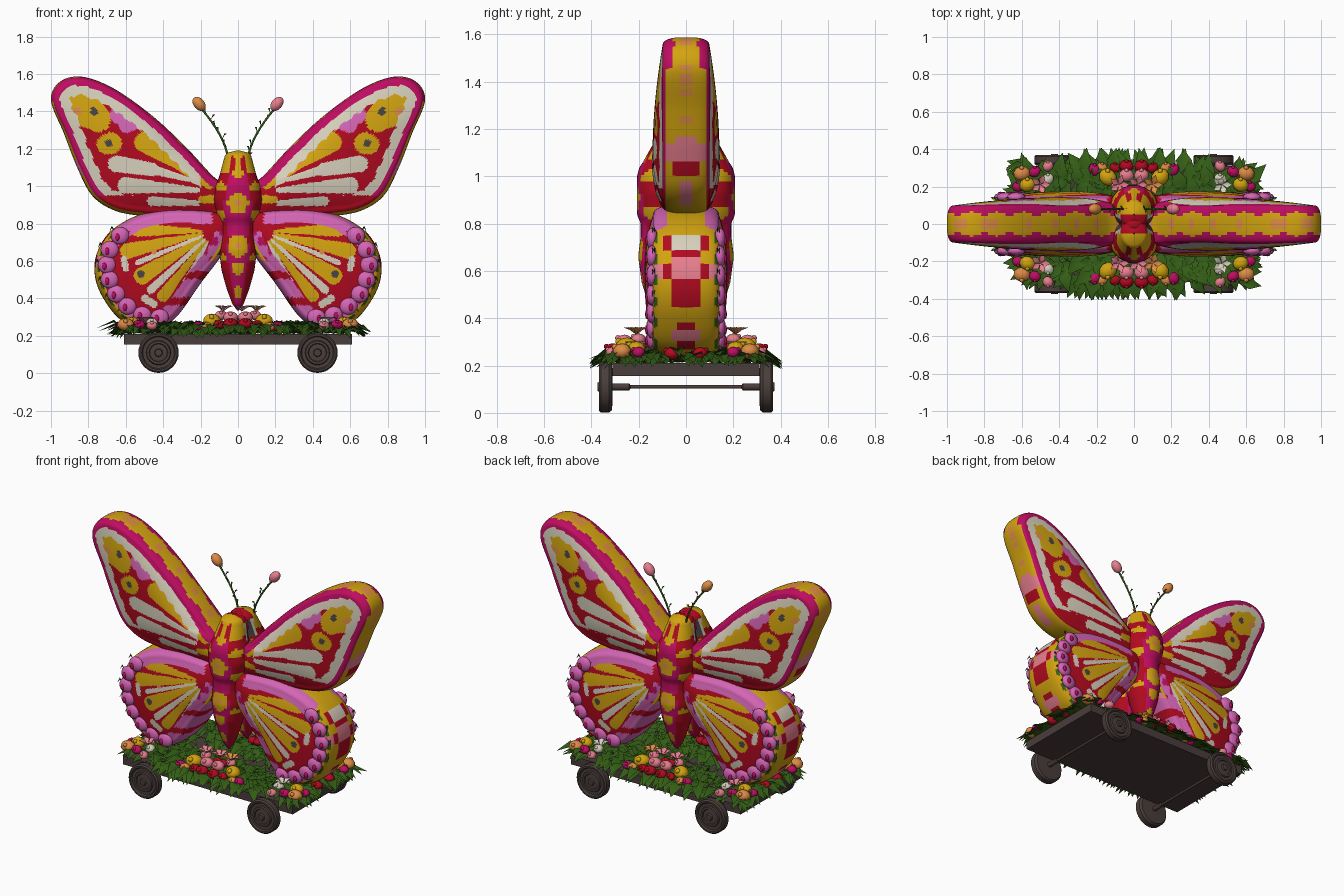
import bpy, bmesh, math, random
from mathutils import Vector, Matrix

if "Cube" in bpy.data.objects:
    bpy.data.objects.remove(bpy.data.objects["Cube"])

random.seed(4)
COLOURS = dict(yellow=(.65, .37, .005), red=(.44, .003, .014), magenta=(.52, .004, .12),
               lilac=(.66, .13, .46), pink=(.80, .21, .27), cream=(.68, .63, .50),
               green=(.035, .115, .008), brown=(.068, .048, .043), orange=(.72, .26, .06),
               charcoal=(.07, .06, .06))
NAMES = list(COLOURS)
MATS = []
for n, c in COLOURS.items():
    m = bpy.data.materials.new(n)
    m.diffuse_color = (*c, 1)
    m.use_nodes = True
    m.node_tree.nodes["Principled BSDF"].inputs["Base Color"].default_value = m.diffuse_color
    MATS.append(m)
IDX = {n: i for i, n in enumerate(NAMES)}


def finish(name, bm, mirror=None, angle=None):
    bmesh.ops.recalc_face_normals(bm, faces=bm.faces)
    me = bpy.data.meshes.new(name)
    bm.to_mesh(me)
    bm.free()
    for m in MATS:
        me.materials.append(m)
    ob = bpy.data.objects.new(name, me)
    bpy.context.collection.objects.link(ob)
    me.polygons.foreach_set("use_smooth", [True] * len(me.polygons))
    if angle:
        bpy.ops.object.select_all(action='DESELECT')
        ob.select_set(True)
        bpy.context.view_layer.objects.active = ob
        bpy.ops.object.shade_smooth_by_angle(angle=math.radians(angle))
    if mirror:
        ob.modifiers.new("mirror", 'MIRROR').use_axis = mirror


def paint(verts, colour):
    for f in {f for v in verts for f in v.link_faces}:
        f.material_index = IDX[colour]


def ball(bm, loc, size, colour, rot=None, u=10, v=7):
    mat = Matrix.Translation(loc) @ (rot or Matrix()) @ Matrix.Diagonal((*size, 1))
    paint(bmesh.ops.create_uvsphere(bm, u_segments=u, v_segments=v, radius=1, matrix=mat)['verts'], colour)


def leaf(bm, loc, yaw, length, rise, droop, colour='green', wide=.2):
    d, s = Vector((math.cos(yaw), math.sin(yaw), 0)), Vector((-math.sin(yaw), math.cos(yaw), 0))
    up, w = Vector((0, 0, 1)), length * wide
    p = Vector(loc)
    mid = p + d * length * .5 + up * rise
    vs = [bm.verts.new(q) for q in (p, mid + s * w + up * .012, mid, mid - s * w + up * .012,
                                    p + d * length + up * (rise - droop))]
    for a, b, c in ((0, 2, 1), (0, 3, 2), (1, 2, 4), (2, 3, 4)):
        bm.faces.new((vs[a], vs[b], vs[c])).material_index = IDX[colour]


def smooth_loop(pts, n):
    out, k = [], len(pts)
    for i in range(k):
        a, b, c, d = (Vector(pts[(i + j) % k]) for j in (-1, 0, 1, 2))
        for j in range(n):
            t = j / n
            out.append(.5 * (2 * b + (c - a) * t + (2 * a - 5 * b + 4 * c - d) * t * t
                             + (3 * b - a - 3 * c + d) * t ** 3))
    return out


def in_cell(x, z, cells):
    for x1, z1, r1, x2, z2, r2, col in cells:
        dx, dz = x2 - x1, z2 - z1
        t = max(0, min(1, ((x - x1) * dx + (z - z1) * dz) / (dx * dx + dz * dz + 1e-9)))
        if math.hypot(x - x1 - dx * t, z - z1 - dz * t) < r1 + (r2 - r1) * t:
            return col


def wing(name, outline, anchor, rim, dome, edge, rule, rows=38, rim_rows=10):
    """Domed quarter wing, mirrored left-right and front-back."""
    loop, c, bm = smooth_loop(outline, 13), Vector(anchor), bmesh.new()
    prof = [(k / rows, 0, rim, dome * (1 - (k / rows) ** 2.5)) for k in range(1, rows + 1)]
    for k in range(1, rim_rows + 1):
        a = k / rim_rows * math.pi / 2
        prof.append((1, math.sin(a) ** .8, rim * max(0, math.cos(a)) ** .7, 0))
    rings = []
    for s, e, y, bulge in prof:
        ring = []
        for p in loop:
            v = p - c
            r = v.length
            q = c + v / r * ((r - edge) * s + edge * e)
            yy = 0 if e > .999 else -(y + bulge * (1.25 - .7 * q.x))
            ring.append(bm.verts.new((q.x, yy, q.y)))
        rings.append(ring)
    hub = bm.verts.new((c.x, -(rim + dome * (1.25 - .7 * c.x)), c.y))
    n = len(loop)
    for i in range(n):
        bm.faces.new((hub, rings[0][i], rings[0][(i + 1) % n]))
        for a, b in zip(rings, rings[1:]):
            bm.faces.new((a[i], b[i], b[(i + 1) % n], a[(i + 1) % n]))
    for f in bm.faces:
        m = f.calc_center_median()
        d = min(math.hypot(m.x - p.x, m.z - p.y) for p in loop)
        f.material_index = IDX[rule(m.x, abs(m.y), m.z, d)]
    finish(name, bm, (True, True, False))


# Upper wings
UPPER = [(.05, .98), (.14, 1.06), (.27, 1.2), (.45, 1.37), (.66, 1.52), (.83, 1.585), (.95, 1.56), (1, 1.46),
         (.93, 1.28), (.86, 1.1), (.78, .95), (.66, .87), (.5, .84), (.3, .83), (.06, .85)]
UCELLS = [(.77, 1.4, .02, .77, 1.4, .02, 'charcoal'), (.69, 1.23, .02, .69, 1.23, .02, 'charcoal'),
          (.64, 1.38, .045, .57, 1.34, .045, 'lilac'), (.6, 1.41, .035, .6, 1.32, .035, 'lilac'),
          (.765, 1.4, .034, .765, 1.4, .034, 'yellow'), (.865, 1.4, .025, .865, 1.4, .025, 'orange'),
          (.33, 1.13, .016, .33, 1.13, .016, 'orange'),
          (.75, 1.36, .07, .85, 1.44, .12, 'yellow'), (.68, 1.23, .058, .70, 1.225, .055, 'yellow'),
          (.36, 1.15, .04, .5, 1.235, .055, 'yellow'), (.15, 1.0, .018, .36, 1.15, .036, 'yellow'),
          (.46, 1.09, .036, .65, 1.12, .045, 'cream'), (.26, 1.035, .012, .46, 1.09, .026, 'cream'),
          (.22, .98, .014, .6, 1.005, .044, 'cream'), (.22, .91, .015, .46, .92, .026, 'cream'),
          (.12, .93, .025, .19, .93, .02, 'yellow')]


def upper_rule(x, y, z, d):
    top = (z - 1.1) * .53 > (x - .47) * .36
    if d < .05 and y < (.056 + .008 * math.sin(x * 45) if top else .088):
        if x > .5 and not top:
            if 1.06 < z < 1.17 and (y < .05 or z < 1.14):
                return 'pink'
            if 1.0 < z < 1.06 and y < .06:
                return 'red'
            if .88 < z < .98 and y < .03:
                return 'pink'
            if 1.38 < z < 1.44 and y < .026:
                return 'orange'
        if y < .022 and (z * 9) % 1 < .25:
            return 'orange'
        return 'yellow'
    low = z < .95 and x < .74
    if d < .048:
        return 'red' if low else 'magenta'
    if d < .098 + .006 * math.sin(x * 70 + z * 40) and not low and x > .2:
        return 'cream'
    return in_cell(x, z, UCELLS) or 'red'


wing("upper_wings", UPPER, (.47, 1.1), .10, .045, .05, upper_rule)

# Lower wings: cells fan out from the root
LOWER = [(.05, .84), (.3, .88), (.52, .85), (.68, .76), (.755, .64), (.765, .52), (.72, .4), (.62, .28),
         (.47, .23), (.34, .29), (.2, .48), (.06, .68)]
LCELLS = [(.52, .53, .02, .52, .53, .02, 'charcoal'), (.45, .65, .014, .45, .65, .014, 'orange'),
          (.61, .61, .018, .60, .56, .018, 'cream'), (.45, .37, .02, .5, .40, .02, 'cream')]
for ang, length, r, col in ((1, .4, .038, 'yellow'), (-13, .47, .042, 'yellow'), (-22.5, .44, .015, 'cream'),
                            (-32, .45, .046, 'yellow'), (-43, .46, .022, 'cream'), (-52, .44, .032, 'yellow'),
                            (-61, .42, .018, 'cream')):
    ca, sa = math.cos(math.radians(ang)), math.sin(math.radians(ang))
    LCELLS.append((.13 + .07 * ca, .76 + .07 * sa, .008, .13 + length * ca, .76 + length * sa, r, col))


def lower_rule(x, y, z, d):
    top, inner = z > .76 and x < .64, x < .4 and z < .6
    if top and d < .075 and y > .085:
        return 'lilac' if x > .14 else 'red'
    if d < .055 and y < .134 and not inner:
        if y > .118 and math.sin(z * 70) > .1 and not top:
            return 'green'
        if .57 < z < .63:
            return 'pink' if y < .055 or y > .1 else 'red'
        if y < .06:
            for lo, hi, col in ((.69, .75, 'cream'), (.66, .69, 'red'), (.63, .66, 'pink'), (.45, .57, 'red'),
                                (.3, .35, 'pink'), (.27, .38, 'red')):
                if lo < z < hi and (col != 'red' or z > .4 or y < .04):
                    return col
        return 'red' if .69 < z < .75 and y < .1 else 'yellow'
    if inner and d < .085:
        return 'lilac' if math.sin(z * 45) > -.6 else 'red'
    if d < .035:
        return 'yellow'
    if d < .085 and not top and not inner:
        return 'lilac' if math.sin(x * 60) * math.sin(z * 60) > -.2 else 'magenta'
    return in_cell(x, z, LCELLS) or 'red'


wing("lower_wings", LOWER, (.42, .57), .14, .035, .05, lower_rule)

# Blossoms along the lower wing edge, with small leaves
bm = bmesh.new()
for x, z in ((.63, .735), (.685, .66), (.70, .58), (.685, .5), (.65, .425), (.59, .36), (.51, .315), (.42, .30)):
    ball(bm, (x, -.143, z), (.05, .026, .047), 'lilac', u=12, v=8)
    ball(bm, (x + .015, -.166, z - .008), (.014, .007, .02), 'magenta', u=6, v=5)
    a = math.atan2(z - .55, x - .4)
    p = (x + .04 * math.cos(a), -.13, z + .04 * math.sin(a))
    leaf(bm, p, -.5, .03, .015, .02)
finish("wing_blossoms", bm, (True, True, False))

# Body shells, front and back
PROFILE = [(.335, .004), (.37, .03), (.45, .06), (.55, .088), (.66, .102), (.75, .092), (.80, .092), (.86, .115),
           (.93, .132), (1.0, .12), (1.06, .098), (1.12, .082), (1.165, .07), (1.185, .05), (1.192, .003)]


def radius(z):
    for (a, ra), (b, rb) in zip(PROFILE, PROFILE[1:]):
        if z <= b:
            return ra + (rb - ra) * (z - a) / (b - a)
    return .003


BSPOTS = [(0, .91, .018, 0, .91, .018, 'orange'), (0, .68, .018, 0, .68, .018, 'orange'),
          (0, .91, .055, 0, .91, .055, 'yellow'), (0, .69, .05, 0, .67, .05, 'yellow'),
          (0, .56, .035, 0, .56, .035, 'yellow'), (.09, .85, .026, .1, .83, .026, 'yellow'),
          (.08, .62, .018, .08, .62, .018, 'yellow'), (.09, 1.0, .026, .09, 1.0, .026, 'yellow'),
          (0, .42, .018, 0, .45, .018, 'yellow'), (.028, 1.09, .012, .03, 1.15, .012, 'red'),
          (0, 1.08, .03, 0, 1.18, .06, 'yellow'), (.07, 1.1, .03, .07, 1.17, .03, 'yellow'),
          (0, .86, .085, 0, 1.03, .055, 'magenta'), (0, .75, .055, 0, .86, .06, 'magenta'),
          (0, .36, .015, 0, .66, .065, 'magenta')]
bm = bmesh.new()
rings, SEG = [], 36
for i in range(65):
    z = .335 + (1.192 - .335) * i / 64
    r = radius(z)
    yc = -.09 + .04 * max(0, min(1, (z - 1.0) / .15))
    rings.append([bm.verts.new((r * math.cos(2 * math.pi * j / SEG),
                                yc + min(r * 1.1, .117) * math.sin(2 * math.pi * j / SEG), z)) for j in range(SEG)])
for a, b in zip(rings, rings[1:]):
    for j in range(SEG):
        f = bm.faces.new((a[j], a[(j + 1) % SEG], b[(j + 1) % SEG], b[j]))
        m = f.calc_center_median()
        f.material_index = IDX[in_cell(abs(m.x), m.z, BSPOTS) or 'red']
        if m.y > -.05 and m.z > 1.04:
            f.material_index = IDX['red' if m.z > 1.15 else 'cream' if m.y < -.03 else 'charcoal']
finish("body_shells", bm, (False, True, False))
# Red cap between the two shells
bm = bmesh.new()
ball(bm, (0, 0, 1.11), (.072, .07, .08), 'red', u=20, v=12)
finish("centre_cap", bm)

# Antennae
bm = bmesh.new()
for s, col in ((-1, 'orange'), (1, 'pink')):
    pts = [Vector((s * (.055 + .145 * t ** 1.6), .08, 1.15 + .27 * t)) for t in [i / 8 for i in range(9)]]
    for i, (p, q) in enumerate(zip(pts, pts[1:])):
        rot = (q - p).to_track_quat('Z', 'Y').to_matrix().to_4x4()
        res = bmesh.ops.create_cone(bm, segments=8, radius1=.006, radius2=.005, depth=(q - p).length * 1.1,
                                    matrix=Matrix.Translation((p + q) / 2) @ rot)
        paint(res['verts'], 'green')
        leaf(bm, p, i * 2.1, .025, .02, -.01, 'green' if i % 3 else 'magenta')
    ball(bm, pts[-1] + Vector((s * .008, 0, .02)), (.03, .03, .043), col, Matrix.Rotation(s * .7, 4, 'Y'), 14, 10)
finish("antennae", bm)

# Cart deck
bm = bmesh.new()
paint(bmesh.ops.create_cube(bm, size=1, matrix=Matrix.Translation((0, 0, .183))
                            @ Matrix.Diagonal((1.22, .62, .056, 1)))['verts'], 'brown')
finish("deck", bm, angle=30)

# Wheels and axles, turned from one profile
TURNED = [(.001, -.374), (.018, -.374), (.022, -.364), (.046, -.362), (.05, -.368), (.062, -.368), (.066, -.358),
          (.084, -.358), (.09, -.368), (.1, -.368), (.108, -.36), (.108, -.325), (.098, -.312), (.015, -.31),
          (.015, -.24), (.008, -.235), (.008, 0)]
bm = bmesh.new()
rings = [[bm.verts.new((.425 + r * math.cos(k * math.pi / 16), y, .11 + r * math.sin(k * math.pi / 16)))
          for k in range(32)] for r, y in TURNED]
for a, b in zip(rings, rings[1:]):
    for k in range(32):
        bm.faces.new((a[k], b[k], b[(k + 1) % 32], a[(k + 1) % 32])).material_index = IDX['brown']
finish("wheels_and_axles", bm, (True, True, False), angle=30)

# Flower bed: leaves
bm = bmesh.new()
for i in range(480):
    x, s = random.uniform(-.58, .58), random.choice((-1, 1))
    y = s * random.uniform(.0, .23)
    yaw = s * (1.57 - x * 1.5 + random.uniform(-1.3, 1.3))
    leaf(bm, (x, y, .213), yaw, random.uniform(.12, .19), random.uniform(.015, .06), .03, wide=.23)
for i in range(110):
    x, s = random.uniform(-.6, .6), random.choice((-1, 1))
    if .36 < abs(x) < .5:
        continue
    leaf(bm, (x, s * .26, .23), s * (1.57 - x + random.uniform(-.5, .5)), .15 if abs(x) < .3 else .1,
         random.uniform(-.005, .03), .04, wide=.24)
for i in range(44):
    s = random.choice((-1, 1))
    yaw = random.uniform(-.5, .5) + (0 if s > 0 else math.pi)
    leaf(bm, (s * .56, random.uniform(-.32, .32), .225), yaw, .125, random.uniform(.0, .025), .035, wide=.24)
finish("leaf_bed", bm)

# Flower bed: blooms in mirrored clusters (x, y, z, radius, colour)
BLOOMS = [(.04, .26, .30, .036, 'pink'), (.04, .31, .265, .034, 'red'), (.14, .25, .28, .045, 'yellow'),
          (.1, .30, .26, .028, 'red'), (.21, .29, .25, .032, 'magenta'), (.17, .30, .25, .028, 'orange'),
          (.09, .2, .31, .03, 'pink'), (.6, .27, .26, .04, 'orange'), (.57, .21, .27, .038, 'yellow'),
          (.62, .2, .255, .028, 'magenta'), (.53, .28, .26, .03, 'magenta'), (.46, .24, .27, .03, 'cream'),
          (.61, .06, .25, .032, 'red'), (.46, .31, .255, .028, 'pink'), (.02, .18, .28, .028, 'red')]
bm = bmesh.new()
for x, y, z, r, col in BLOOMS:
    for sx in (-1, 1):
        for sy in (-1, 1):
            ball(bm, (sx * x, sy * y, z), (r * 1.15, r, r * .85), col, Matrix.Rotation(sx * sy * x * 5, 4, 'Z'))
            ball(bm, (sx * x, sy * (y + r * .75), z + r * .45), (r * .35,) * 3, col, u=6, v=5)
# Open five-petalled flowers
for s in (-1, 1):
    for x, col in ((-.08, 'pink'), (.02, 'pink'), (.1, 'orange'), (-.5, 'pink'), (.47, 'cream')):
        for k in range(5):
            leaf(bm, (x, s * .21, .33 if abs(x) < .3 else .27), k * 1.257, .055, .02, -.01, col, .32)
finish("blooms", bm)
